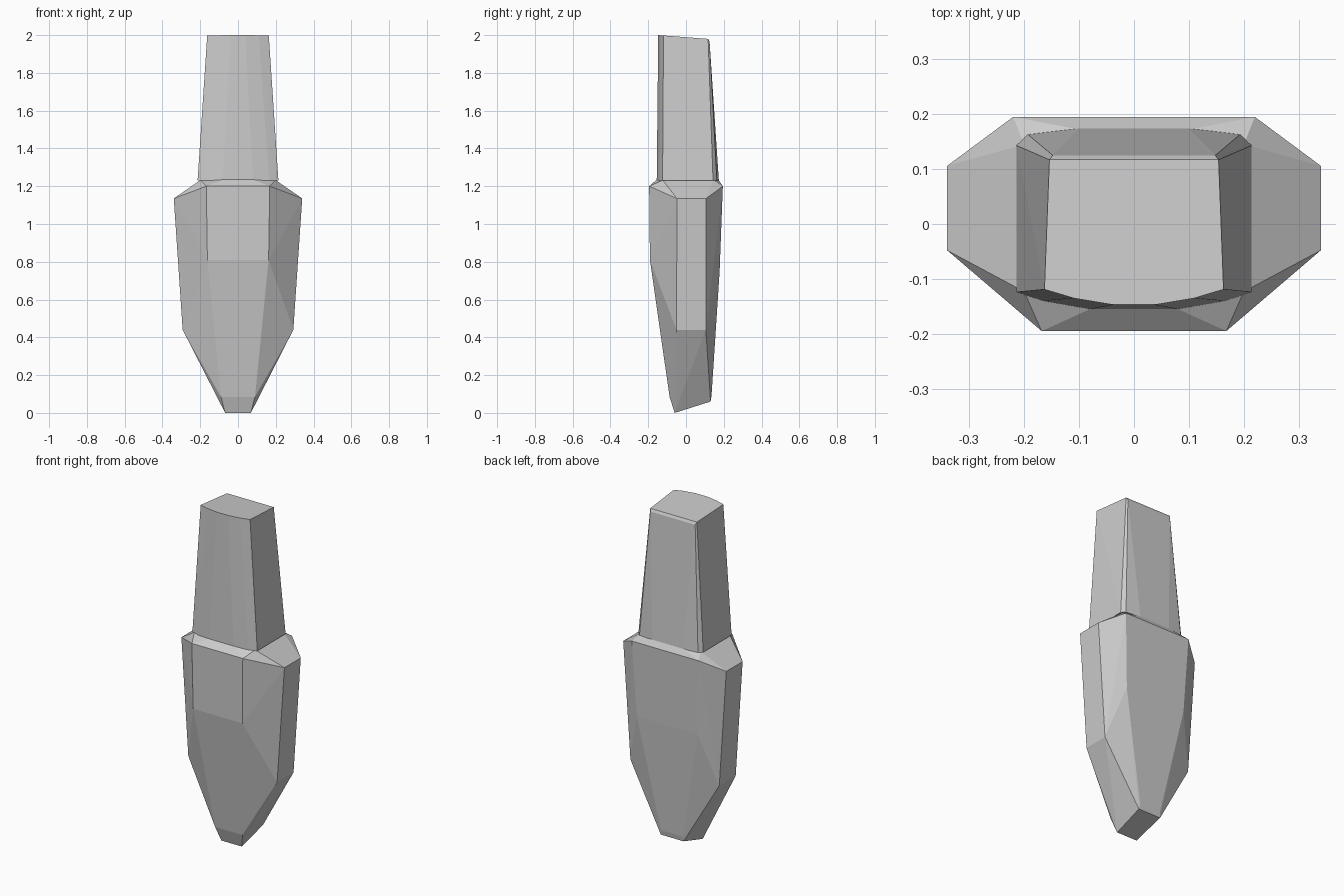
import bpy
import bmesh

if "Cube" in bpy.data.objects:
    bpy.data.objects.remove(bpy.data.objects["Cube"])


def mirrored_hull(name, half):
    """Flat-faced convex solid from right-hand points mirrored across x."""
    bm = bmesh.new()
    for x, y, z in half:
        bm.verts.new((x, y, z))
        bm.verts.new((-x, y, z))
    res = bmesh.ops.convex_hull(bm, input=bm.verts[:])
    junk = {g for g in res["geom_interior"] + res["geom_unused"]
            if isinstance(g, bmesh.types.BMVert)}
    bmesh.ops.delete(bm, geom=list(junk), context='VERTS')
    bmesh.ops.dissolve_limit(bm, angle_limit=0.01, verts=bm.verts[:], edges=bm.edges[:])
    bmesh.ops.recalc_face_normals(bm, faces=bm.faces[:])
    mesh = bpy.data.meshes.new(name)
    bm.to_mesh(mesh)
    bm.free()
    obj = bpy.data.objects.new(name, mesh)
    bpy.context.collection.objects.link(obj)
    return obj


# Tapered lower body: collar, shoulder rim, flanks and chiselled tip
collar = [(0.20, -0.123, 1.232), (0.08, -0.155, 1.235),
          (0.20, 0.145, 1.232), (0.10, 0.172, 1.235)]
shoulder = [(0.168, -0.195, 1.20), (0.34, -0.048, 1.135),
            (0.34, 0.106, 1.135), (0.22, 0.195, 1.20)]
flanks = [(0.162, -0.191, 0.81), (0.293, -0.05, 0.44),
          (0.293, 0.105, 0.44), (0.20, 0.178, 0.75)]
tip = [(0.09, -0.087, 0.085), (0.068, -0.06, 0.0),
       (0.075, 0.13, 0.06), (0.07, 0.135, 0.09)]
mirrored_hull("lower_body", collar + shoulder + flanks + tip)

# Narrow upper shank with a bowed front and a sloping flat top
shank_base = [(0.214, -0.124, 1.23), (0.165, -0.14, 1.23), (0.08, -0.155, 1.23),
              (0.214, 0.143, 1.23), (0.193, 0.163, 1.23), (0.10, 0.174, 1.23)]
shank_top = [(0.163, -0.119, 1.998), (0.11, -0.135, 1.999), (0.038, -0.147, 2.0),
             (0.154, 0.117, 1.98), (0.148, 0.125, 1.965)]
mirrored_hull("upper_shank", shank_base + shank_top)
